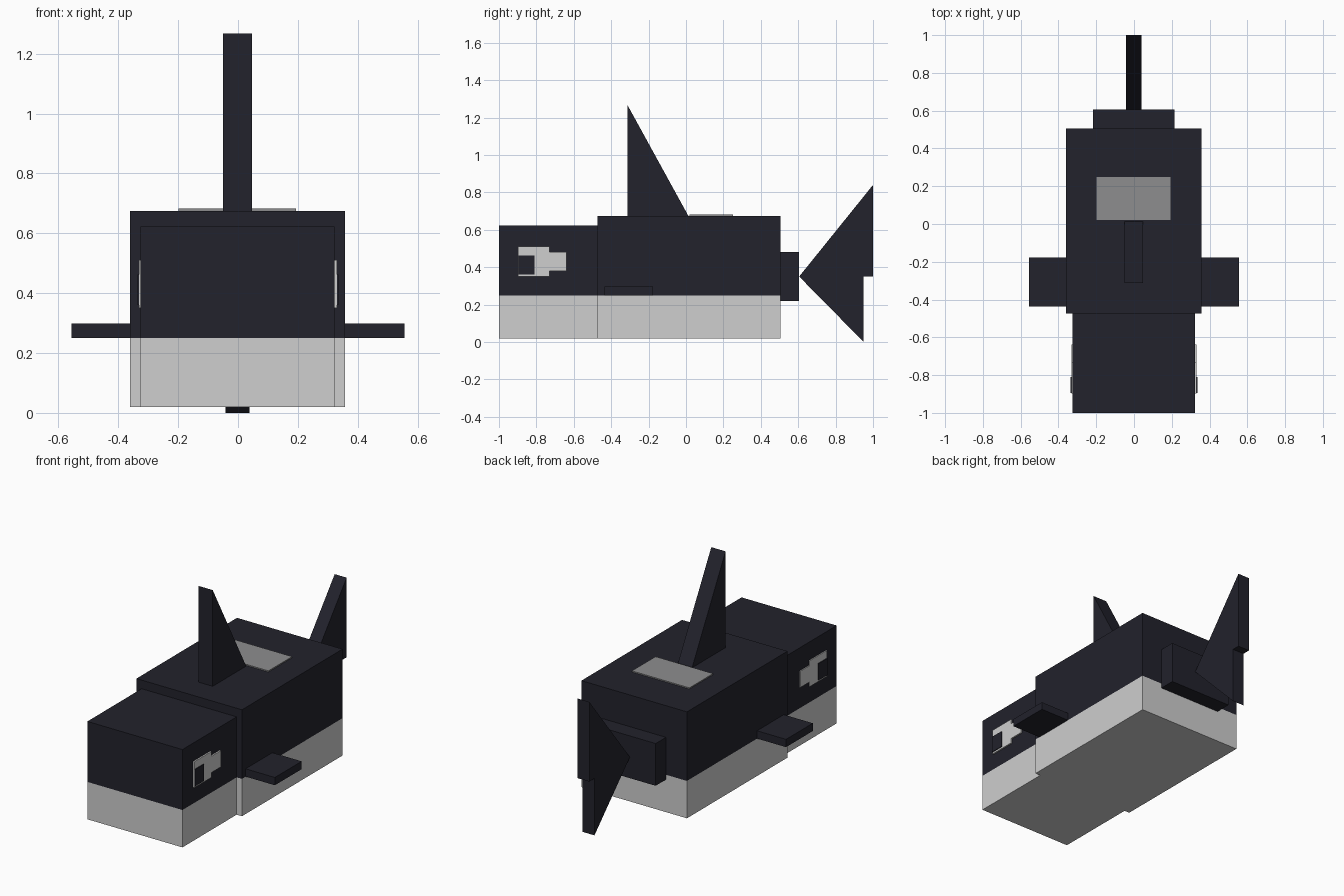
import bpy, bmesh
from mathutils import Vector

cube = bpy.data.objects.get("Cube")
if cube:
    bpy.data.objects.remove(cube, do_unlink=True)


def material(name, rgb):
    m = bpy.data.materials.new(name)
    m.use_nodes = True
    m.diffuse_color = (*rgb, 1)
    bsdf = m.node_tree.nodes["Principled BSDF"]
    bsdf.inputs["Base Color"].default_value = (*rgb, 1)
    bsdf.inputs["Roughness"].default_value = 0.8
    return m


DARK = material("dark navy", (0.016, 0.016, 0.025))
WHITE = material("soft white", (0.62, 0.62, 0.62))
GREY = material("saddle grey", (0.27, 0.27, 0.275))
BELLY_LINE = 0.25


def prism(name, outline, x0, x1, mat, belly=False):
    """Extrude a (y, z) outline from x0 to x1; optionally paint the belly white."""
    bm = bmesh.new()
    face = bm.faces.new([bm.verts.new((x0, y, z)) for y, z in outline])
    ext = bmesh.ops.extrude_face_region(bm, geom=[face], use_keep_orig=True)
    verts = [v for v in ext["geom"] if isinstance(v, bmesh.types.BMVert)]
    bmesh.ops.translate(bm, verts=verts, vec=(x1 - x0, 0, 0))
    if belly:
        bmesh.ops.bisect_plane(bm, geom=bm.verts[:] + bm.edges[:] + bm.faces[:],
                               plane_co=(0, 0, BELLY_LINE), plane_no=(0, 0, 1))
        for f in bm.faces:
            f.material_index = int(f.calc_center_median().z < BELLY_LINE)
    bmesh.ops.recalc_face_normals(bm, faces=bm.faces[:])
    mesh = bpy.data.meshes.new(name)
    bm.to_mesh(mesh)
    bm.free()
    mesh.materials.append(mat)
    if belly:
        mesh.materials.append(WHITE)
    ob = bpy.data.objects.new(name, mesh)
    bpy.context.collection.objects.link(ob)
    return ob


def box(name, x, y, z, mat, belly=False):
    outline = [(y[0], z[0]), (y[1], z[0]), (y[1], z[1]), (y[0], z[1])]
    return prism(name, outline, x[0], x[1], mat, belly)


# Body and head, dark above and white below
box("body", (-0.36, 0.358), (-0.473, 0.505), (0.02, 0.675), DARK, True)
box("head", (-0.325, 0.322), (-1.0, -0.473), (0.02, 0.622), DARK, True)

# Tail stem and upright tail fin
box("tail_stem", (-0.217, 0.214), (0.505, 0.605), (0.22, 0.48), DARK)
prism("tail_fin", [(0.605, 0.35), (0.95, 0.0), (0.95, 0.35), (1.0, 0.35), (1.0, 0.84)],
      -0.042, 0.039, DARK)

# Back fin and grey saddle patch
prism("back_fin", [(-0.313, 0.67), (0.015, 0.67), (-0.313, 1.267)], -0.05, 0.047, DARK)
box("saddle_patch", (-0.198, 0.193), (0.02, 0.25), (0.674, 0.682), GREY)

# Flippers and eyes on both sides
for side, s in (("left", 1), ("right", -1)):
    def span(a, b):
        return sorted((s * a, s * b))
    box(side + "_flipper", span(0.35, 0.557), (-0.437, -0.177), (0.25, 0.298), DARK)
    eye = [(-0.898, 0.35), (-0.73, 0.35), (-0.73, 0.38), (-0.638, 0.38),
           (-0.638, 0.48), (-0.73, 0.48), (-0.73, 0.51), (-0.898, 0.51)]
    prism(side + "_eye_patch", eye, *span(0.322, 0.331), WHITE)
    box(side + "_pupil", span(0.33, 0.336), (-0.896, -0.81), (0.36, 0.463), DARK)
